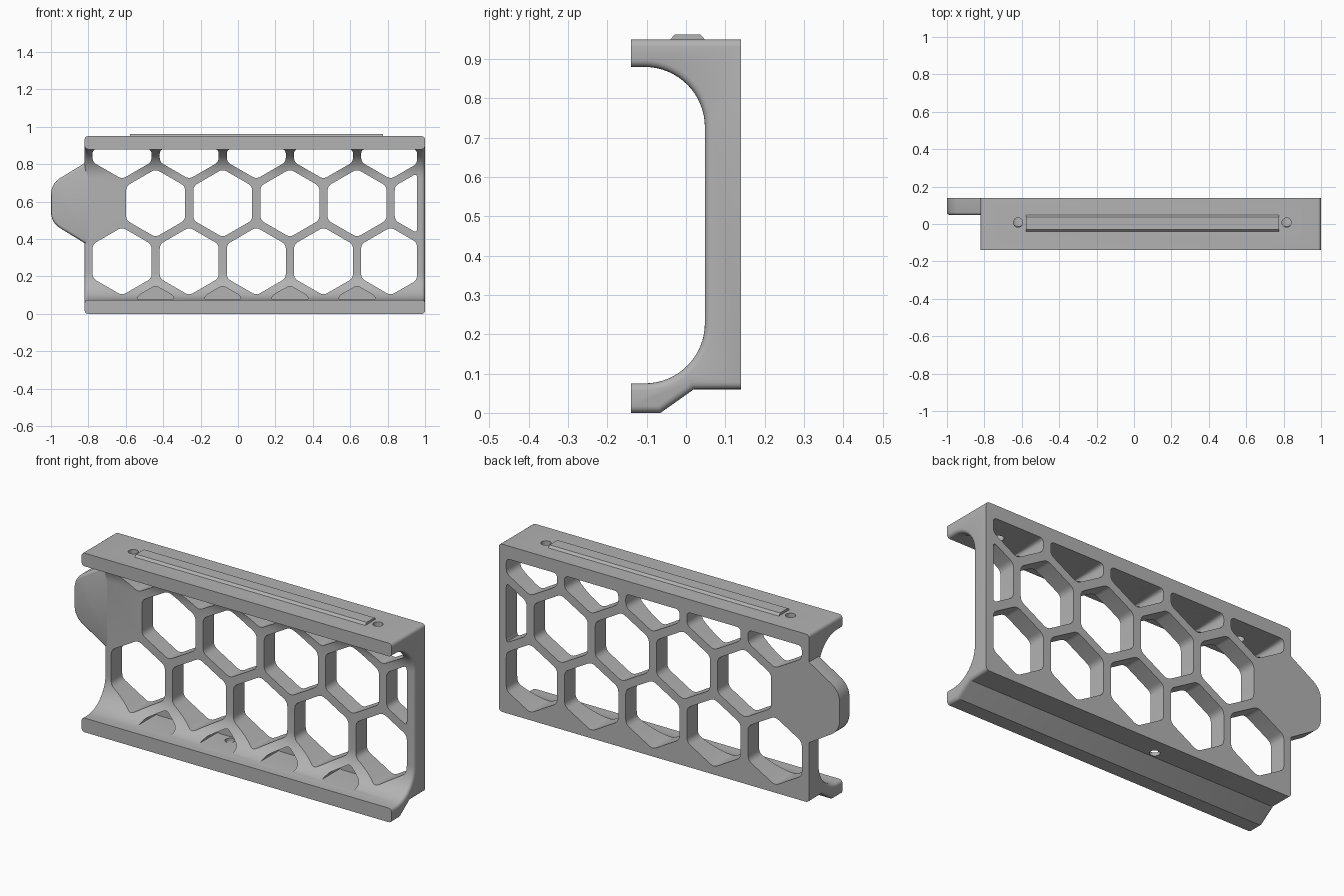
import bpy, bmesh, math
from mathutils import Vector

cube = bpy.data.objects.get("Cube")
if cube:
    bpy.data.objects.remove(cube, do_unlink=True)

gray = bpy.data.materials.new("warm_gray")
gray.use_nodes = True
gray.diffuse_color = (0.45, 0.45, 0.45, 1)
gray.node_tree.nodes["Principled BSDF"].inputs["Base Color"].default_value = gray.diffuse_color


def round_poly(points, size, steps=5):
    """Replace every corner of a polygon with a short curve."""
    out = []
    pts = [Vector(p) for p in points]
    for i, p in enumerate(pts):
        before, after = pts[i - 1] - p, pts[(i + 1) % len(pts)] - p
        a = p + before.normalized() * min(size, before.length * 0.45)
        b = p + after.normalized() * min(size, after.length * 0.45)
        for k in range(steps + 1):
            t = k / steps
            out.append(a * (1 - t) ** 2 + p * 2 * t * (1 - t) + b * t * t)
    return out


def clip(points, axis, limit, sign):
    """Keep the part of a polygon where sign * coordinate <= sign * limit."""
    out = []
    for i, p in enumerate(points):
        q = points[i - 1]
        dp, dq = sign * (p[axis] - limit), sign * (q[axis] - limit)
        if dp * dq < 0:
            out.append(q.lerp(p, dq / (dq - dp)))
        if dp <= 0:
            out.append(p)
    return out


def add_prism(bm, points, lo, hi, axis):
    """Extrude a 2D polygon along the named axis."""
    place = {"x": lambda p, d: (d, p[0], p[1]),
             "y": lambda p, d: (p[0], d, p[1]),
             "z": lambda p, d: (p[0], p[1], d)}[axis]
    rings = [[bm.verts.new(place(p, d)) for p in points] for d in (lo, hi)]
    n = len(points)
    faces = [bm.faces.new(rings[0]), bm.faces.new(rings[1][::-1])]
    for i in range(n):
        j = (i + 1) % n
        faces.append(bm.faces.new((rings[0][j], rings[0][i], rings[1][i], rings[1][j])))
    bmesh.ops.recalc_face_normals(bm, faces=faces)


def finish(bm, name):
    mesh = bpy.data.meshes.new(name)
    bm.to_mesh(mesh)
    bm.free()
    mesh.materials.append(gray)
    obj = bpy.data.objects.new(name, mesh)
    bpy.context.collection.objects.link(obj)
    return obj


def activate(obj):
    bpy.ops.object.select_all(action="DESELECT")
    obj.select_set(True)
    bpy.context.view_layer.objects.active = obj


def cut(obj, bm):
    cutter = finish(bm, "cutter")
    cutter.hide_render = True
    mod = obj.modifiers.new("cut", "BOOLEAN")
    mod.operation, mod.solver, mod.object = "DIFFERENCE", "EXACT", cutter
    activate(obj)
    bpy.ops.object.modifier_apply(modifier=mod.name)
    bpy.data.objects.remove(cutter, do_unlink=True)


def circle(x, y, r, n=24):
    return [(x + r * math.cos(k * math.tau / n), y + r * math.sin(k * math.tau / n))
            for k in range(n)]


# Frame: C-shaped side profile with two coves, extruded sideways
LEFT, RIGHT, DEPTH, TOP = -0.82, 1.0, 0.14, 0.95
COVE = 0.153
profile = [(-DEPTH, 0), (-0.065, 0), (0.02, 0.06), (DEPTH, 0.06), (DEPTH, TOP), (-DEPTH, TOP),
           (-DEPTH, 0.88)]
for centre, start in ((0.88 - COVE, 90), (0.075 + COVE, 0)):
    for k in range(17):
        a = math.radians(start - 90 * k / 16)
        profile.append((-0.105 + COVE * math.cos(a), centre + COVE * math.sin(a)))
profile.append((-DEPTH, 0.075))
bm = bmesh.new()
add_prism(bm, profile, LEFT, RIGHT, "x")


def is_end_edge(e):
    a, b = (v.co for v in e.verts)
    on_outer_face = abs(a.y - b.y) < 1e-5 and abs(abs(a.y) - DEPTH) < 1e-5
    return abs(a.x - b.x) < 1e-5 and not on_outer_face


bmesh.ops.bevel(bm, geom=[e for e in bm.edges if is_end_edge(e)], offset=0.018,
                segments=4, profile=0.5, affect="EDGES", clamp_overlap=False)
bmesh.ops.recalc_face_normals(bm, faces=bm.faces)
frame = finish(bm, "honeycomb_frame")

# Honeycomb openings, trimmed to the border of the frame
PITCH, HEX_R = 0.359, 0.182
ROW = PITCH * math.sqrt(3) / 2
bm = bmesh.new()
for row, first, count in ((0, -0.62, 5), (1, -0.4405, 5), (2, -0.62, 5)):
    for i in range(count):
        x, z = first + i * PITCH, 0.281 + row * ROW
        hexagon = [Vector((x + HEX_R * math.sin(k * math.pi / 3),
                           z + HEX_R * math.cos(k * math.pi / 3))) for k in range(6)]
        hexagon = clip(clip(hexagon, 0, 0.957, 1), 1, 0.88, 1)
        add_prism(bm, round_poly(hexagon, 0.024), -0.3, 0.3, "y")
cut(frame, bm)

# Blind pockets in the lower cove, between the bottom openings
bm = bmesh.new()
for i in range(4):
    x = -0.4405 + i * PITCH
    pocket = [(x - 0.1, 0.077), (x + 0.1, 0.077), (x + 0.09, 0.1), (x, 0.151), (x - 0.09, 0.1)]
    add_prism(bm, round_poly(pocket, 0.015), -0.3, 0.085, "y")
cut(frame, bm)

# Screw holes through the top and one through the bottom ledge
bm = bmesh.new()
for x in (-0.62, 0.816):
    add_prism(bm, circle(x, 0.008, 0.025), 0.84, 1.1, "z")
add_prism(bm, circle(-0.0815, 0.05, 0.025), -0.1, 0.1, "z")
cut(frame, bm)

# Side tab: half hexagon with softened front rim
bm = bmesh.new()
tab_points = [(-0.79, 0.824), (-1.0, 0.696), (-1.0, 0.488), (-0.79, 0.36)]
outline = round_poly(tab_points, 0.06, 8)
outline = [Vector((-0.79, 0.824))] + outline[9:27] + [Vector((-0.79, 0.36))]
add_prism(bm, outline, 0.048, DEPTH, "y")
rim = [e for e in bm.edges if all(v.co.y < 0.05 for v in e.verts)
       and any(v.co.x < -0.8 for v in e.verts)]
bmesh.ops.bevel(bm, geom=rim, offset=0.015, segments=3, profile=0.5, affect="EDGES")
tab = finish(bm, "side_tab")

# Raised rail on top with sloping sides
bm = bmesh.new()
rail_profile = [(-0.04, TOP - 0.005), (0.048, TOP - 0.005), (0.048, TOP), (0.037, 0.962),
                (-0.029, 0.962), (-0.04, TOP)]
add_prism(bm, rail_profile, -0.578, 0.775, "x")
rail = finish(bm, "top_rail")

for obj in (frame, tab, rail):
    activate(obj)
    bpy.ops.object.shade_smooth_by_angle(angle=math.radians(30))
